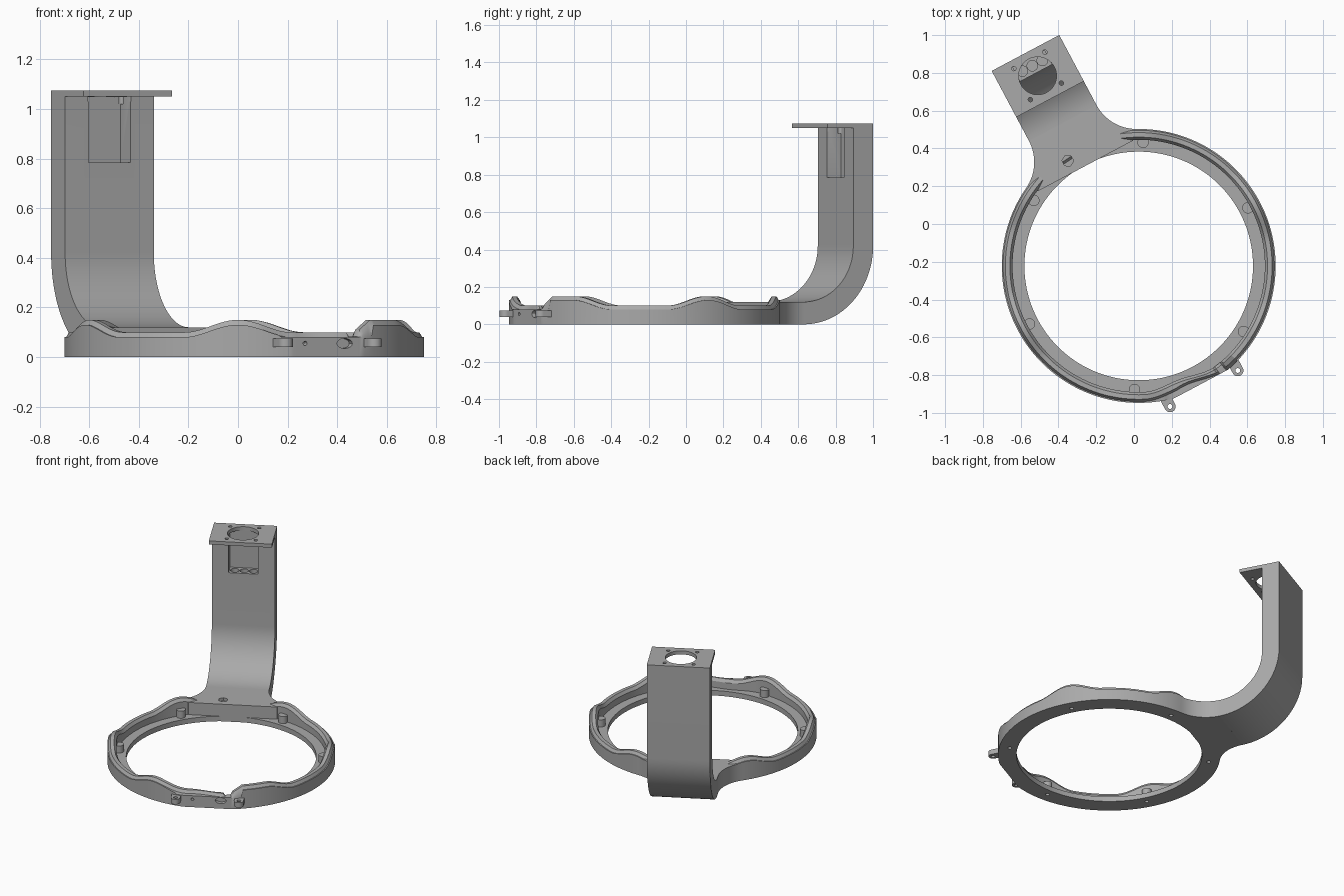
import bpy, bmesh, math
from math import sin, cos, pi, radians
from mathutils import Matrix

if "Cube" in bpy.data.objects:
    bpy.data.objects.remove(bpy.data.objects["Cube"])

grey = bpy.data.materials.new("plain grey")
grey.use_nodes = True
grey.diffuse_color = (0.4, 0.4, 0.4, 1)
grey.node_tree.nodes["Principled BSDF"].inputs["Base Color"].default_value = (0.4, 0.4, 0.4, 1)

# Parts are built with the ring centre at the origin and the arm on +y, then placed
PLACE = Matrix.Translation((0.025, -0.222, 0)) @ Matrix.Rotation(radians(28), 4, "Z")
R_OUT, R_IN, FLANGE, FLOOR = 0.725, 0.605, 0.035, 0.12
HALF = 0.2025


def finish(bm, name):
    bmesh.ops.recalc_face_normals(bm, faces=bm.faces)
    bm.transform(PLACE)
    mesh = bpy.data.meshes.new(name)
    bm.to_mesh(mesh)
    bm.free()
    mesh.materials.append(grey)
    ob = bpy.data.objects.new(name, mesh)
    bpy.context.collection.objects.link(ob)
    return ob


def smooth(ob):
    bpy.ops.object.select_all(action="DESELECT")
    ob.select_set(True)
    bpy.context.view_layer.objects.active = ob
    bpy.ops.object.shade_smooth_by_angle(angle=radians(30))


def prism(name, points, offset):
    """Extrude a closed outline along an offset vector."""
    bm = bmesh.new()
    face = bm.faces.new([bm.verts.new(p) for p in points])
    new = bmesh.ops.extrude_face_region(bm, geom=[face])["geom"]
    bmesh.ops.translate(bm, vec=offset, verts=[v for v in new if isinstance(v, bmesh.types.BMVert)])
    return finish(bm, name)


def cylinder(name, x, y, z0, z1, r, sides=32):
    bm = bmesh.new()
    bmesh.ops.create_cone(bm, cap_ends=True, segments=sides, radius1=r, radius2=r, depth=z1 - z0,
                          matrix=Matrix.Translation((x, y, (z0 + z1) / 2)))
    return finish(bm, name)


def box(name, x0, x1, y0, y1, z0, z1):
    return prism(name, [(x0, y0, z0), (x1, y0, z0), (x1, y1, z0), (x0, y1, z0)], (0, 0, z1 - z0))


def cut(target, cutters):
    """Subtract each cutter from the target, then drop the cutter."""
    for c in cutters:
        c.hide_render = True
        mod = target.modifiers.new("cut", "BOOLEAN")
        mod.operation, mod.solver, mod.object = "DIFFERENCE", "EXACT", c
        bpy.context.view_layer.objects.active = target
        bpy.ops.object.modifier_apply(modifier=mod.name)
        bpy.data.objects.remove(c)


def arc(cx, cy, r, a0, a1, n=24):
    return [(cx + r * cos(radians(a0 + (a1 - a0) * i / n)),
             cy + r * sin(radians(a0 + (a1 - a0) * i / n))) for i in range(n + 1)]


def hump(d, width):
    return 0.5 + 0.5 * cos(pi * d / width) if abs(d) < width else 0


# Ring: flange and wavy lipped wall, with six humps, a flat and a dip at the clip
def wall_height(a):
    if 278 < a < 283:
        return 0.083
    if 283 <= a <= 300:
        return 0.15 - 0.04 * max(0, (288 - a) / 5)
    return 0.1 + 0.05 * hump((a + 30) % 60 - 30, 18)


def section(a):
    away = abs(a - 270)
    outer = min(R_OUT, 0.707 / cos(radians(away))) if away < 30 else R_OUT
    dip = 0.03 * hump(a - 262, 18)
    wo, wi, h = min(0.718, outer - 0.003) - dip, 0.668 - dip, wall_height(a)
    shoulder = 0.08 + (h - 0.1) * (0 if 253 < a < 288 else 1)
    return [(R_IN, 0), (outer, 0), (outer, shoulder), (wo, max(shoulder, h - 0.02)), (wo - 0.012, h),
            (wi + 0.014, h), (wi, h - 0.02), (wi, FLANGE), (R_IN, FLANGE)]


bm = bmesh.new()
rows = [[bm.verts.new((r * cos(radians(a)), r * sin(radians(a)), z)) for r, z in section(a)]
        for a in range(360)]
for i, row in enumerate(rows):
    nxt = rows[(i + 1) % len(rows)]
    for j in range(len(row)):
        k = (j + 1) % len(row)
        bm.faces.new((row[j], row[k], nxt[k], nxt[j]))
ring = finish(bm, "ring")

# Screw holes under the ring and openings in the clip face
peg_spots = [(0.655 * cos(radians(a)), 0.655 * sin(radians(a))) for a in range(0, 360, 60)]
holes = [cylinder("hole", x, y, -0.1, 0.025, 0.013, 16) for x, y in peg_spots]
for x, rx, rz in ((-0.098, 0.009, 0.009), (0.083, 0.035, 0.02)):
    outline = [(x + rx * cos(t * pi / 10), -0.8, 0.055 + rz * sin(t * pi / 10)) for t in range(20)]
    holes.append(prism("hole", outline, (0, 0.12, 0)))
cut(ring, holes)
smooth(ring)

# Pegs along the inside of the wall
for i, (x, y) in enumerate(peg_spots):
    smooth(cylinder(f"peg_{i + 1}", x, y, 0.03, 0.085, 0.03))

# Eyelets on both sides of the clip
for side, name in ((-1, "right"), (1, "left")):
    x = side * 0.203
    lug = [(px, py, 0.04) for px, py in arc(x, -0.735, 0.03, 180, 360)]
    lug += [(x + 0.03, -0.67, 0.04), (x - 0.03, -0.67, 0.04)]
    eyelet = prism(f"eyelet_{name}", lug, (0, 0, 0.035))
    cut(eyelet, [cylinder("hole", x, -0.735, 0, 0.2, 0.013, 16)])
    smooth(eyelet)

# Foot: flares from the ring into the arm
fillet = 0.24
fy = math.sqrt((R_OUT + fillet) ** 2 - (HALF + fillet) ** 2)
start = 180 + math.degrees(math.atan2(fy, HALF + fillet))
half = [(0.285, 0.6)] + arc(HALF + fillet, fy, fillet, start, 180)
outline = half + [(-x, y) for x, y in reversed(half)]
foot = prism("foot", [(x, y, 0) for x, y in outline], (0, 0, FLOOR))
cut(foot, [cylinder("hole", -0.07, 0.668, 0.03, 0.3, 0.031, 6)])
smooth(foot)

# Arm: bent strip with a head plate at the top
back, bend = 1.277, 0.42
profile = arc(back - bend, bend, bend, -90, 0)
profile += [(back, 1.075), (1.0, 1.075), (1.0, 1.05), (back - FLOOR, 1.05)]
profile += arc(back - bend, bend, bend - FLOOR, 0, -90)
arm = prism("arm", [(-HALF, y, z) for y, z in profile], (2 * HALF, 0, 0))

# Pocket below the plate, mounting holes and cable holes
cy = 1.14
cutters = [box("pocket", -0.095, 0.095, 1.1, 1.242, 0.785, 1.049),
           cylinder("opening", 0, cy, 1.03, 1.2, 0.1, 48)]
cutters += [cylinder("hole", sx * 0.093, cy + sy * 0.093, 1.02, 1.2, 0.012, 16)
            for sx in (-1, 1) for sy in (-1, 1)]
cutters += [cylinder("hole", x, 1.2, 0.7, 0.8, 0.028, 20) for x in (-0.06, 0, 0.06)]
cut(arm, cutters)
smooth(arm)
